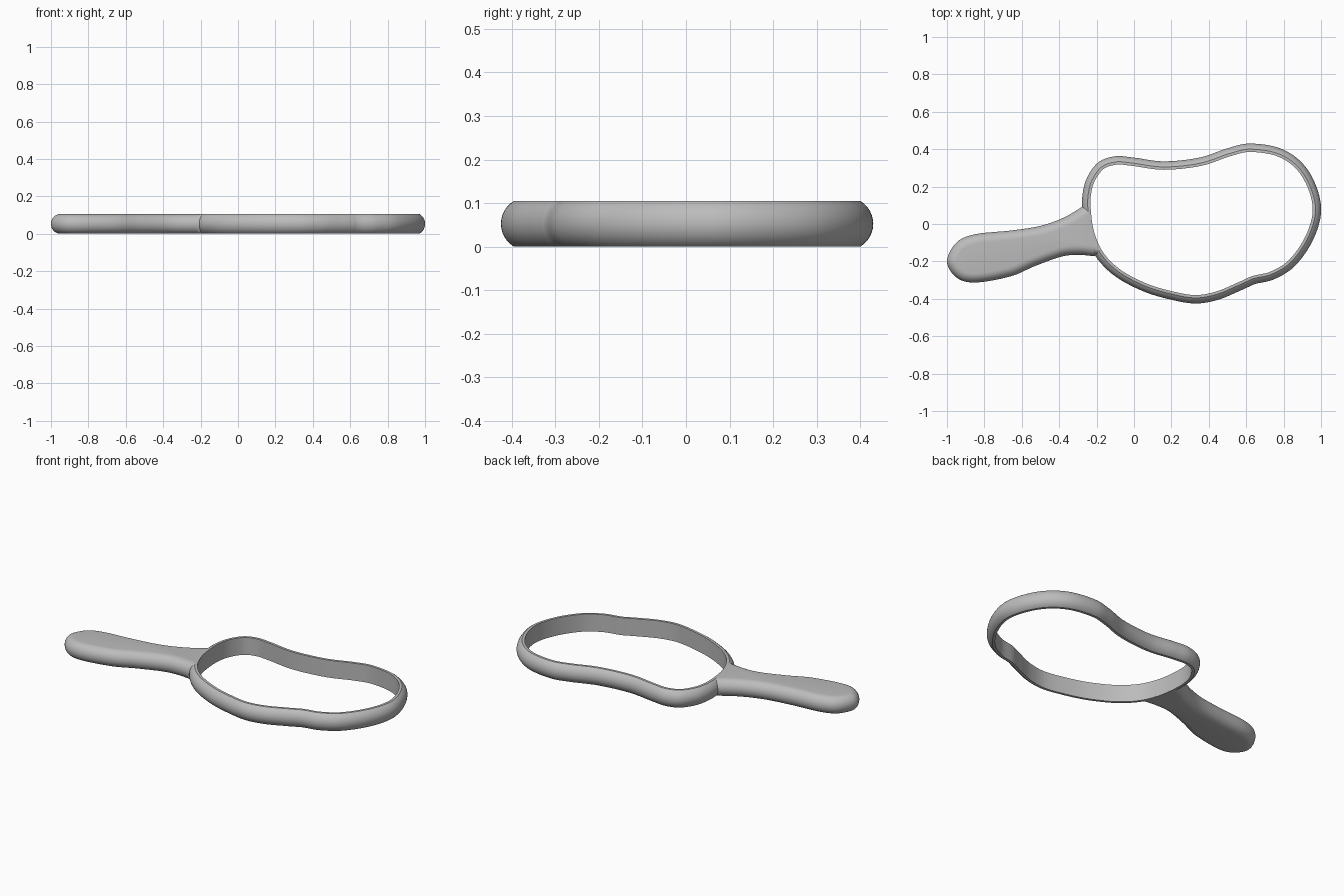
import bpy, bmesh, math
from mathutils import Vector

cube = bpy.data.objects.get("Cube")
if cube:
    bpy.data.objects.remove(cube, do_unlink=True)

HEIGHT = 0.105
HALF = HEIGHT / 2

grey = bpy.data.materials.new("plain grey")
grey.use_nodes = True
grey.diffuse_color = (0.5, 0.5, 0.5, 1)
grey.node_tree.nodes["Principled BSDF"].inputs["Base Color"].default_value = (0.5, 0.5, 0.5, 1)


def spline(points, closed, steps=10):
    """Smooth curve through the points."""
    p = [Vector(q) for q in points]
    n = len(p)
    pick = (lambda i: p[i % n]) if closed else (lambda i: p[max(0, min(n - 1, i))])
    out = []
    for i in range(n if closed else n - 1):
        a, b, c, d = (pick(i + k) for k in (-1, 0, 1, 2))
        for s in range(steps):
            t = s / steps
            out.append(b + (c - a) * t / 2 + (a * 2 - b * 5 + c * 4 - d) * t * t / 2
                       + (b * 3 - a - c * 3 + d) * t ** 3 / 2)
    return out if closed else out + [p[-1]]


def inset(path, distance, closed):
    """Shift a counter-clockwise path inwards."""
    n = len(path)
    out = []
    for i, q in enumerate(path):
        ahead = path[(i + 1) % n] if closed else path[min(i + 1, n - 1)]
        behind = path[i - 1] if closed else path[max(i - 1, 0)]
        t = (ahead - behind).normalized()
        out.append(q + Vector((-t.y, t.x)) * distance)
    return out


def loft(name, levels, wrap):
    """Skin (outline, z) levels; wrap joins last to first, otherwise cap both ends."""
    bm = bmesh.new()
    rows = [[bm.verts.new((q.x, q.y, z)) for q in line] for line, z in levels]
    pairs = list(zip(rows, rows[1:])) + ([(rows[-1], rows[0])] if wrap else [])
    for low, high in pairs:
        for i in range(len(low)):
            j = (i + 1) % len(low)
            bm.faces.new((low[i], low[j], high[j], high[i]))
    if not wrap:
        bm.faces.new(rows[0][::-1])
        bm.faces.new(rows[-1])
    bmesh.ops.recalc_face_normals(bm, faces=bm.faces)
    mesh = bpy.data.meshes.new(name)
    bm.to_mesh(mesh)
    bm.free()
    mesh.materials.append(grey)
    obj = bpy.data.objects.new(name, mesh)
    bpy.context.collection.objects.link(obj)
    bpy.ops.object.select_all(action='DESELECT')
    obj.select_set(True)
    bpy.context.view_layer.objects.active = obj
    bpy.ops.object.shade_smooth_by_angle(angle=math.radians(30))


# Ring: bulged outside, flat rim, straight inner wall
ring_path = spline([
    (1, .06), (.975, .2), (.9, .325), (.78, .405), (.62, .43), (.5, .405),
    (.35, .355), (.16, .335), (0, .355), (-.1, .362), (-.19, .33), (-.25, .25),
    (-.275, .16), (-.275, .06), (-.255, -.06), (-.2, -.18), (-.1, -.28), (.05, -.36),
    (.2, -.405), (.33, -.425), (.45, -.405), (.56, -.36), (.615, -.335), (.65, -.32),
    (.75, -.295), (.86, -.225), (.955, -.09)], True)
radius = 0.061
sweep = math.asin(HALF / radius)
ring_levels = []
for k in range(13):
    a = sweep * (k / 6 - 1)
    ring_levels.append((inset(ring_path, radius * (1 - math.cos(a)), True),
                        HALF + radius * math.sin(a)))
inner = inset(ring_path, 0.045, True)
ring_levels += [(inner, HEIGHT), (inner, 0)]
loft("ring", ring_levels, True)

# Handle: rounded edge, flat top and bottom, root buried in the ring
handle_path = spline([
    (-.265, .1), (-.37, .037), (-.5, -.01), (-.66, -.035), (-.85, -.055), (-.95, -.1),
    (-1, -.2), (-.95, -.285), (-.85, -.313), (-.66, -.28), (-.53, -.225),
    (-.39, -.175), (-.3, -.165), (-.215, -.172)], False)
root = [q for q in inset(ring_path, 0.041, True) if q.x < -.1 and -.165 < q.y < .09][::-1]
handle_levels = []
for k in range(17):
    a = math.pi * (k / 16 - .5)
    handle_levels.append((inset(handle_path, 0.05 * (1 - math.cos(a)), False) + root,
                          HALF + HALF * math.sin(a)))
loft("handle", handle_levels, False)
